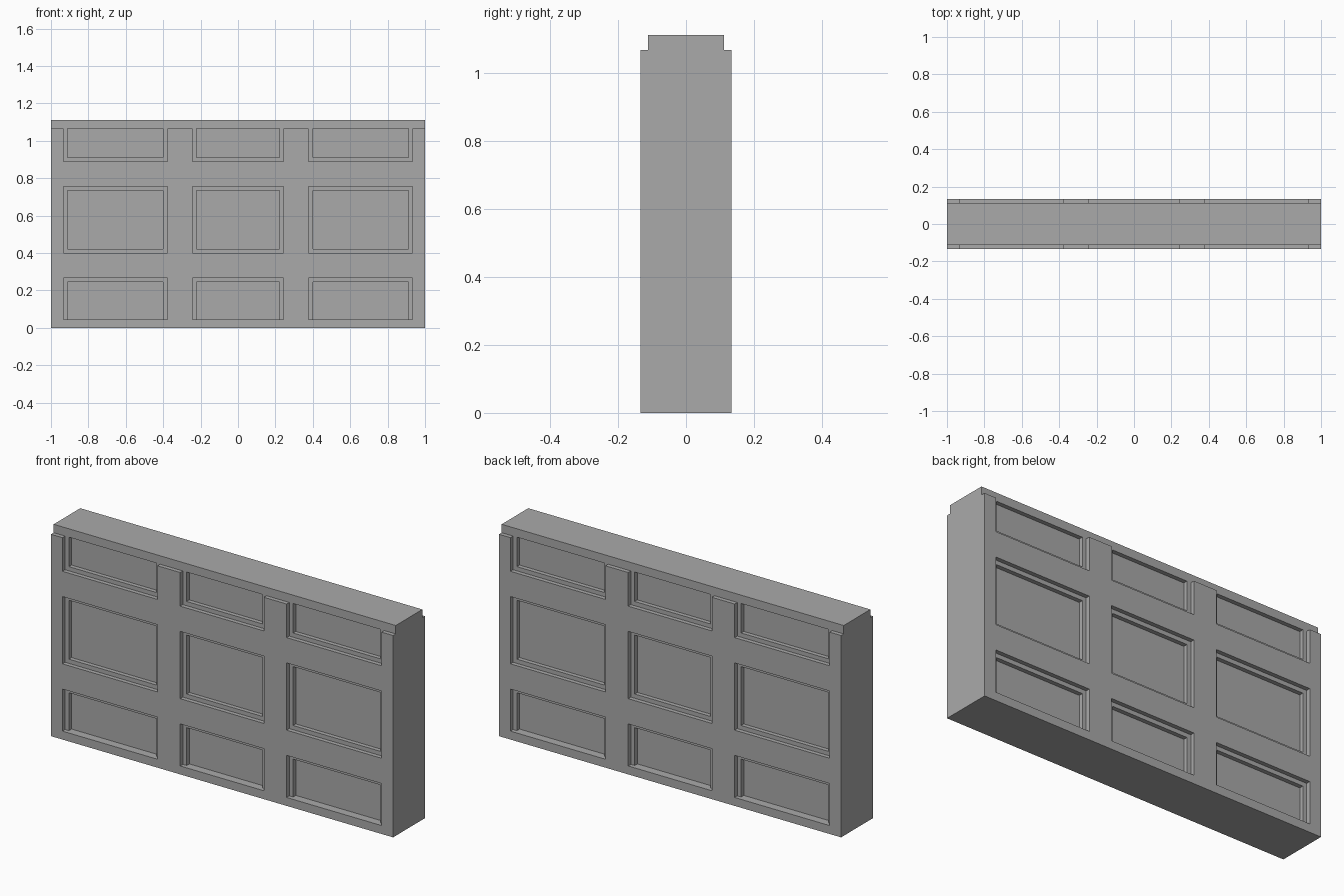
import bpy
import bmesh
from mathutils import Vector

cube = bpy.data.objects.get("Cube")
if cube:
    bpy.data.objects.remove(cube, do_unlink=True)

U = 2 / 90                      # one module; the wall is 90 modules long
HALF_LENGTH, HEIGHT, SHOULDER = 45, 50, 48
FACE, LEDGE, PANEL = 6, 5, 4    # half thickness at each level

# Openings: column and row ranges, in modules
columns = [(-42, -17), (-11, 11), (17, 42)]
rows = [(2, 12), (18, 34), (40, SHOULDER)]


def inner_row(low, high):
    """Sunken panel inside an opening: the first row keeps its sill, the last its head."""
    return (low if low == rows[0][0] else low + 1,
            high if high == SHOULDER else high - 1)


def inside(value, span):
    return span[0] < value < span[1]


def half_depth(x, z):
    """Half thickness of the wall at a point of its elevation."""
    if abs(x) > HALF_LENGTH or not 0 < z < HEIGHT:
        return 0
    for col in columns:
        for row in rows:
            if inside(x, (col[0] + 1, col[1] - 1)) and inside(z, inner_row(*row)):
                return PANEL
            if inside(x, col) and inside(z, row):
                return LEDGE
    return LEDGE if z > SHOULDER else FACE


# Division lines taken from the edges of the openings and panels
xs = sorted({-HALF_LENGTH, HALF_LENGTH}
            | {v for a, b in columns for v in (a, a + 1, b - 1, b)})
zs = sorted({0, HEIGHT} | {v for r in rows for v in (*r, *inner_row(*r))})


def cells(lines):
    """Spans between lines, with a span of empty space at both ends."""
    padded = [lines[0] - 1] + lines + [lines[-1] + 1]
    return list(zip(padded, padded[1:]))


bm = bmesh.new()


def quad(corners, normal):
    face = bm.faces.new([bm.verts.new(Vector(c) * U) for c in corners])
    face.normal_update()
    if face.normal.dot(Vector(normal)) < 0:
        face.normal_flip()


for side in (-1, 1):
    for x0, x1 in cells(xs):
        for z0, z1 in cells(zs):
            xm, zm = (x0 + x1) / 2, (z0 + z1) / 2
            d = half_depth(xm, zm)
            y = side * d
            # Flat surface of this cell
            if d:
                quad([(x0, y, z0), (x1, y, z0), (x1, y, z1), (x0, y, z1)],
                     (0, side, 0))
            # Steps to the next cell along the wall and above
            e = half_depth(x1 + 0.5, zm)
            if e != d:
                quad([(x1, y, z0), (x1, side * e, z0), (x1, side * e, z1), (x1, y, z1)],
                     (d - e, 0, 0))
            e = half_depth(xm, z1 + 0.5)
            if e != d:
                quad([(x0, y, z1), (x1, y, z1), (x1, side * e, z1), (x0, side * e, z1)],
                     (0, 0, d - e))

# Weld the pieces and merge flat areas
bmesh.ops.remove_doubles(bm, verts=bm.verts[:], dist=0.0005)
bmesh.ops.dissolve_limit(bm, angle_limit=0.01, verts=bm.verts[:], edges=bm.edges[:])

mesh = bpy.data.meshes.new("panelled_wall")
bm.to_mesh(mesh)
bm.free()

# Stone colour
stone = bpy.data.materials.new("grey stone")
stone.use_nodes = True
grey = (0.4, 0.4, 0.4, 1)
stone.diffuse_color = grey
stone.node_tree.nodes["Principled BSDF"].inputs["Base Color"].default_value = grey
mesh.materials.append(stone)

wall = bpy.data.objects.new("panelled_wall", mesh)
bpy.context.collection.objects.link(wall)
